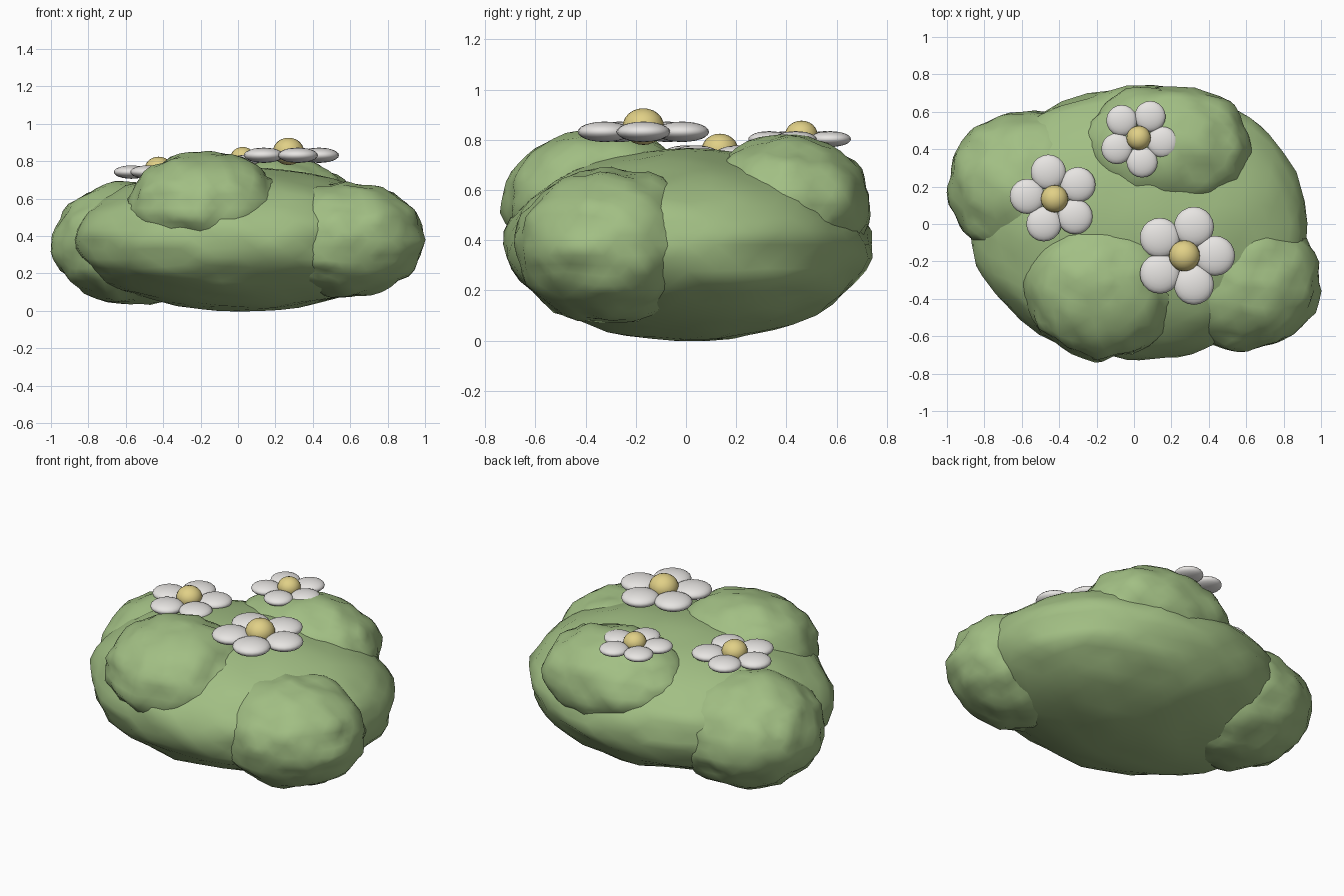
import bpy
import math
from mathutils import Vector, noise

cube = bpy.data.objects.get("Cube")
if cube:
    bpy.data.objects.remove(cube, do_unlink=True)


def make_material(name, color):
    mat = bpy.data.materials.new(name)
    mat.use_nodes = True
    mat.diffuse_color = (*color, 1)
    bsdf = next(n for n in mat.node_tree.nodes if n.type == 'BSDF_PRINCIPLED')
    bsdf.inputs["Base Color"].default_value = (*color, 1)
    return mat


leaf = make_material("leaf green", (0.36, 0.52, 0.23))
white = make_material("petal white", (0.82, 0.80, 0.78))
yellow = make_material("pollen yellow", (0.75, 0.63, 0.24))


def finish(obj, name, mat):
    obj.name = name
    obj.data.materials.append(mat)
    bpy.ops.object.shade_smooth()
    return obj


def foliage(name, center, radii, seed, bump):
    """Lumpy ellipsoid: a sphere pushed in and out by noise of zero average."""
    bpy.ops.mesh.primitive_ico_sphere_add(subdivisions=4, radius=1, location=center)
    obj = finish(bpy.context.object, name, leaf)
    verts = obj.data.vertices
    offset = Vector((seed, seed * 2, seed * 3))
    lumps = [noise.noise(v.co * 3.6 + offset) for v in verts]
    mean = sum(lumps) / len(lumps)
    for v, lump in zip(verts, lumps):
        push = 1 + bump * (lump - mean)
        v.co = Vector(a * b * push for a, b in zip(v.co.normalized(), radii))
    return obj


def ellipsoid(name, center, radii, mat):
    bpy.ops.mesh.primitive_uv_sphere_add(segments=20, ring_count=12, location=center)
    obj = finish(bpy.context.object, name, mat)
    for v in obj.data.vertices:
        v.co = Vector(a * b for a, b in zip(v.co, radii))
    return obj


def flower(name, center, reach, petal, bud, turn):
    x, y, z = center
    for i in range(5):
        a = math.radians(turn + 72 * i)
        spot = (x + reach * math.cos(a), y + reach * math.sin(a), z)
        ellipsoid(f"{name}_petal_{i + 1}", spot, (petal, petal, petal * 0.38), white)
    ellipsoid(f"{name}_center", (x, y, z + bud * 0.25), (bud, bud, bud * 0.88), yellow)


# Bush body and its four side lobes
foliage("bush_body", (0.03, 0.005, 0.382), (0.905, 0.73, 0.38), 1.3, 0.045)
foliage("front_lobe", (-0.17, -0.335, 0.55), (0.42, 0.385, 0.30), 4.7, 0.08)
foliage("back_lobe", (0.18, 0.405, 0.54), (0.455, 0.335, 0.28), 7.1, 0.08)
foliage("left_lobe", (0.575, -0.295, 0.38), (0.425, 0.385, 0.305), 2.9, 0.08)
foliage("right_lobe", (-0.56, 0.20, 0.36), (0.435, 0.405, 0.325), 9.4, 0.08)

# Flowers resting on top
flower("large_flower", (0.27, -0.17, 0.832), 0.163, 0.107, 0.083, 0)
flower("side_flower", (-0.425, 0.135, 0.742), 0.146, 0.094, 0.073, 31)
flower("back_flower", (0.025, 0.46, 0.803), 0.13, 0.083, 0.065, 62)
